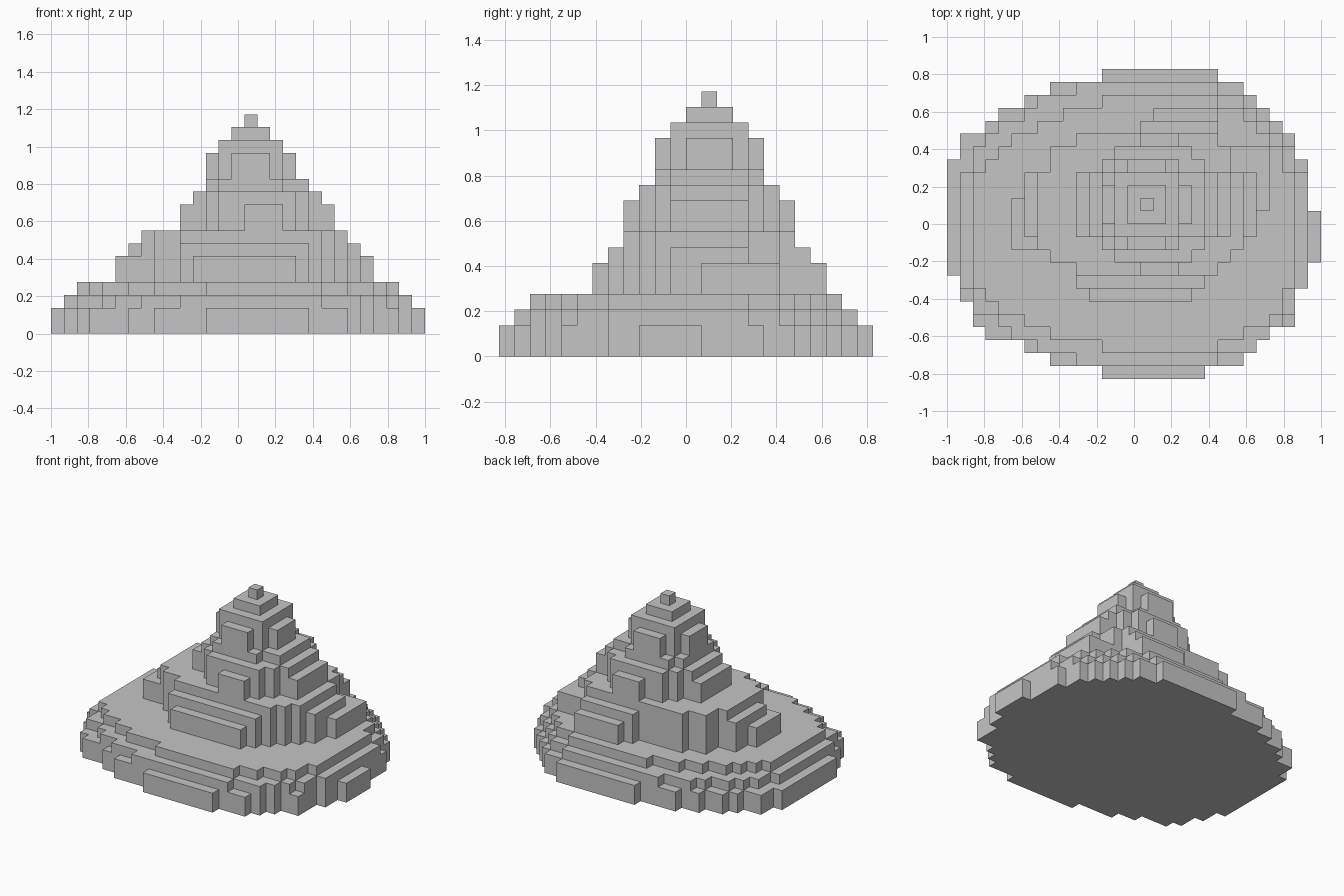
import bpy
import bmesh

cube = bpy.data.objects.get("Cube")
if cube:
    bpy.data.objects.remove(cube, do_unlink=True)

COLUMNS, ROWS = 29, 24
UNIT = 2 / COLUMNS
PEAK_X, PEAK_Y, PEAK_HEIGHT = 15.5, 13.5, 17

# Terraces in grid cells: height, extent in x and y, straight part in x and y
terraces = [
    (2, (0, 28), (0, 24), (12, 20), (8, 17)),
    (3, (1, 28), (1, 23), (10, 21), (7, 16)),
    (4, (2, 27), (2, 22), (12, 21), (7, 16)),
    (8, (7, 23), (8, 19), (10, 21), (10, 16)),
    (11, (11, 21), (9, 18), (13, 19), (11, 16)),
    (12, (12, 20), (10, 17), (13, 18), (11, 16)),
    (14, (12, 19), (10, 17), (14, 17), (12, 15)),
]

# Rectangular ledges jutting out of the terraces: height, span in x and y
ledges = [
    (2, (20, 29), (9, 13)),
    (2, (3, 24), (3, 10)),
    (2, (2, 27), (4, 10)),
    (2, (12, 21), (20, 24)),
    (6, (11, 19), (6, 12)),
    (6, (16, 21), (14, 21)),
    (6, (5, 12), (10, 14)),
    (6, (18, 25), (13, 18)),
    (7, (10, 20), (7, 12)),
    (7, (15, 21), (14, 20)),
    (7, (6, 24), (11, 16)),
    (10, (10, 22), (11, 16)),
    (10, (15, 18), (8, 19)),
]

# Square steps of the summit
for ring in range(3):
    half = ring + 0.5
    ledges.append((PEAK_HEIGHT - ring, (PEAK_X - half, PEAK_X + half),
                   (PEAK_Y - half, PEAK_Y + half)))

terraces += [(top, span_x, span_y, span_x, span_y) for top, span_x, span_y in ledges]


def excess(value, extent, straight):
    """How far a value lies past the straight part, from 0 to 1."""
    if value < straight[0]:
        return (straight[0] - value) / (straight[0] - extent[0])
    if value > straight[1]:
        return (value - straight[1]) / (extent[1] - straight[1])
    return 0


def in_terrace(x, y, height, extent_x, extent_y, straight_x, straight_y):
    """Whether a cell centre lies in a terrace with stepped corners."""
    margin = min(x - extent_x[0], extent_x[1] - x, y - extent_y[0], extent_y[1] - y)
    if margin < 0:
        return False
    u = excess(x, extent_x, straight_x)
    v = excess(y, extent_y, straight_y)
    if u == 0 or v == 0:
        return True
    # Lower terraces have rounder corners; the outermost row stays straight
    power = 1 + 0.6 / height
    return margin > 1 and u ** power + v ** power <= 1


# Height of every cell
heights = {}
for i in range(COLUMNS):
    for j in range(ROWS):
        levels = [t[0] for t in terraces if in_terrace(i + 0.5, j + 0.5, *t)]
        if levels:
            heights[i, j] = max(levels)

# Closed stepped surface: tops, underside and the exposed walls
bm = bmesh.new()
corners = {}


def corner(i, j, k):
    if (i, j, k) not in corners:
        corners[i, j, k] = bm.verts.new(
            ((i - COLUMNS / 2) * UNIT, (j - ROWS / 2) * UNIT, k * UNIT))
    return corners[i, j, k]


def add_face(*points):
    bm.faces.new([corner(*point) for point in points])


for (i, j), top in heights.items():
    ring = [(i, j), (i + 1, j), (i + 1, j + 1), (i, j + 1)]
    neighbours = [(i, j - 1), (i + 1, j), (i, j + 1), (i - 1, j)]
    add_face(*[(*point, top) for point in ring])
    add_face(*[(*point, 0) for point in reversed(ring)])
    for start, end, cell in zip(ring, ring[1:] + ring[:1], neighbours):
        for k in range(heights.get(cell, 0), top):
            add_face((*start, k), (*end, k), (*end, k + 1), (*start, k + 1))

# Merge the flat regions
bmesh.ops.dissolve_limit(bm, angle_limit=0.01, verts=bm.verts[:], edges=bm.edges[:])
mesh = bpy.data.meshes.new("stepped_hill")
bm.to_mesh(mesh)
bm.free()

# Plain grey stone
stone = bpy.data.materials.new("stone_grey")
stone.use_nodes = True
grey = 0.56
stone.diffuse_color = (grey, grey, grey, 1)
for node in stone.node_tree.nodes:
    if node.type == "BSDF_PRINCIPLED":
        node.inputs["Base Color"].default_value = stone.diffuse_color
mesh.materials.append(stone)

hill = bpy.data.objects.new("stepped_hill", mesh)
bpy.context.collection.objects.link(hill)
